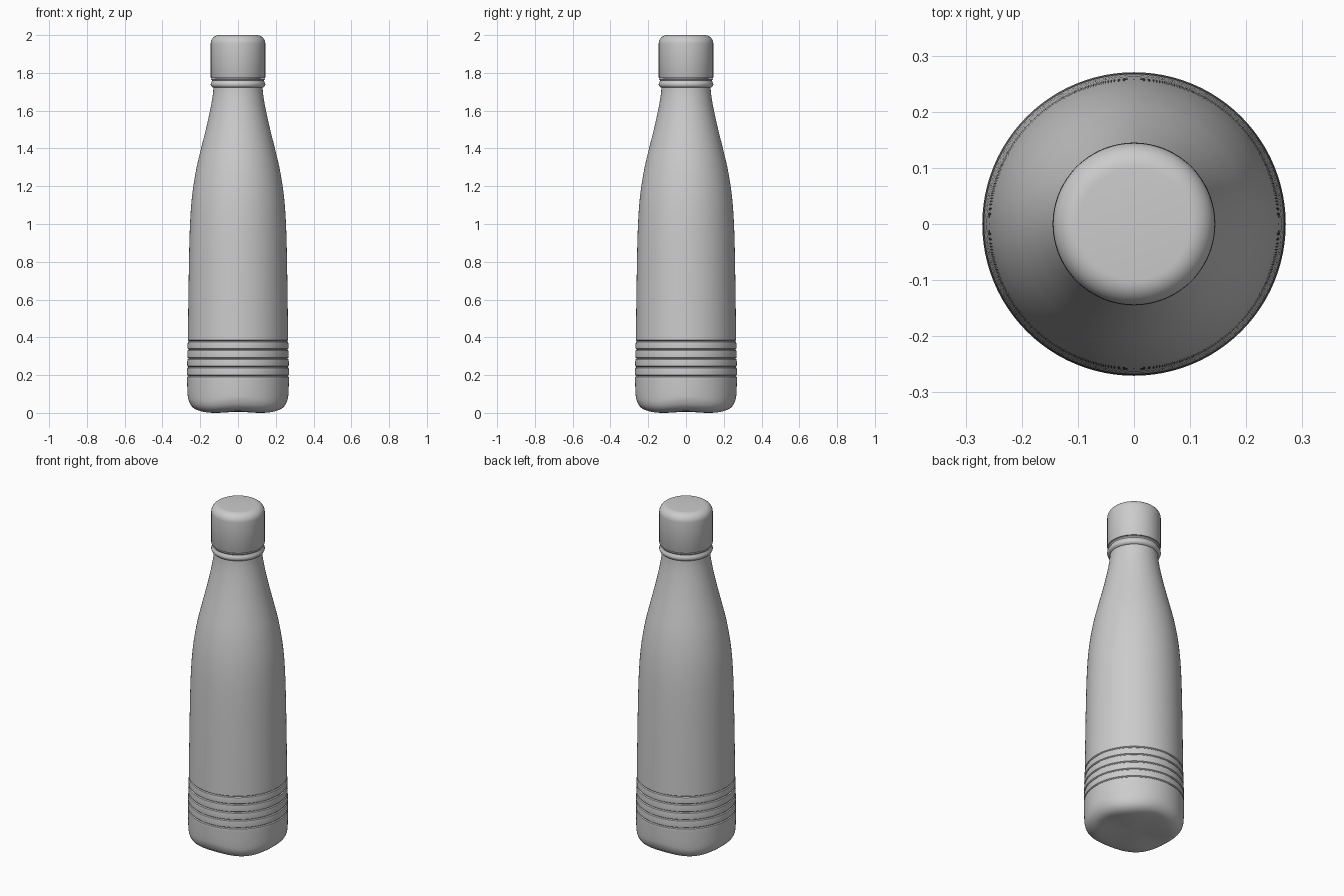
import bpy, bmesh, math

if "Cube" in bpy.data.objects:
    bpy.data.objects.remove(bpy.data.objects["Cube"])

SEG = 96


def smooth_curve(pts, steps=5):
    """Catmull-Rom interpolation through (radius, z) points."""
    p = [pts[0]] + pts + [pts[-1]]
    out = []
    for i in range(1, len(p) - 2):
        for s in range(steps):
            t = s / steps
            out.append(tuple(
                0.5 * (2 * b + (c - a) * t + (2 * a - 5 * b + 4 * c - d) * t * t
                       + (3 * b - a - 3 * c + d) * t ** 3)
                for a, b, c, d in zip(p[i - 1], p[i], p[i + 1], p[i + 2])))
    out.append(pts[-1])
    return out


def lathe(name, profile, profile_diag=None):
    """Revolve a bottom-to-top profile; the optional second profile is reached on the diagonals."""
    bm = bmesh.new()
    alt = profile_diag or profile
    rings = []
    for (r0, z0), (r1, z1) in zip(profile, alt):
        ring = []
        for k in range(SEG):
            a = 2 * math.pi * k / SEG
            w = 0.5 - 0.5 * math.cos(4 * a)
            r, z = r0 + (r1 - r0) * w, z0 + (z1 - z0) * w
            ring.append(bm.verts.new((r * math.cos(a), r * math.sin(a), z)))
        rings.append(ring)
    for lo, hi in zip(rings, rings[1:]):
        for k in range(SEG):
            n = (k + 1) % SEG
            bm.faces.new((lo[k], lo[n], hi[n], hi[k]))
    # close both ends with a fan
    for ring, flip in ((rings[0], True), (rings[-1], False)):
        c = bm.verts.new((0, 0, sum(v.co.z for v in ring) / SEG))
        for k in range(SEG):
            tri = (ring[k], ring[(k + 1) % SEG], c)
            bm.faces.new(tri[::-1] if flip else tri)
    me = bpy.data.meshes.new(name)
    bm.to_mesh(me)
    bm.free()
    ob = bpy.data.objects.new(name, me)
    bpy.context.collection.objects.link(ob)
    bpy.ops.object.select_all(action='DESELECT')
    ob.select_set(True)
    bpy.context.view_layer.objects.active = ob
    bpy.ops.object.shade_smooth_by_angle(angle=math.radians(35))
    return ob


# base: slightly squared, with the four diagonal corners lower and fuller
base = smooth_curve([(0.10, 0.006), (0.16, 0.008), (0.215, 0.015), (0.245, 0.035),
                     (0.261, 0.065), (0.267, 0.10), (0.270, 0.185)])
base_diag = smooth_curve([(0.10, 0.003), (0.17, 0.0), (0.215, 0.004), (0.246, 0.02),
                          (0.264, 0.05), (0.269, 0.10), (0.270, 0.185)])

# grooved bands near the foot
bands = []
grooves = [0.195, 0.242, 0.288, 0.335, 0.380]
for i, z in enumerate(grooves):
    r = 0.2705 - 0.001 * i
    bands += [(r - 0.001, z - 0.005), (r - 0.006, z - 0.001),
              (r - 0.006, z + 0.001), (r - 0.001, z + 0.005)]
    if i < len(grooves) - 1:
        bands.append((r, z + 0.023))

# long body, shoulder and neck
shoulder = smooth_curve([(0.2655, 0.39), (0.262, 0.65), (0.258, 0.88), (0.253, 1.02),
                         (0.246, 1.12), (0.235, 1.21), (0.217, 1.31), (0.193, 1.41),
                         (0.168, 1.51), (0.146, 1.61), (0.134, 1.68), (0.130, 1.722)])

# rolled neck ring and mouth
neck_ring = [(0.136, 1.724), (0.142, 1.730), (0.145, 1.739), (0.143, 1.748),
             (0.138, 1.755), (0.137, 1.760), (0.142, 1.766), (0.142, 1.769), (0.12, 1.769)]

upper = bands + shoulder + neck_ring
lathe("bottle_body", base + upper, base_diag + upper)

# cap with rounded top edge
cap = [(0.12, 1.765), (0.12, 1.773), (0.143, 1.773), (0.1445, 1.776), (0.1445, 1.955)]
for i in range(1, 9):
    a = math.pi / 2 * i / 8
    cap.append((0.0995 + 0.045 * math.cos(a), 1.955 + 0.045 * math.sin(a)))
lathe("cap", cap)
